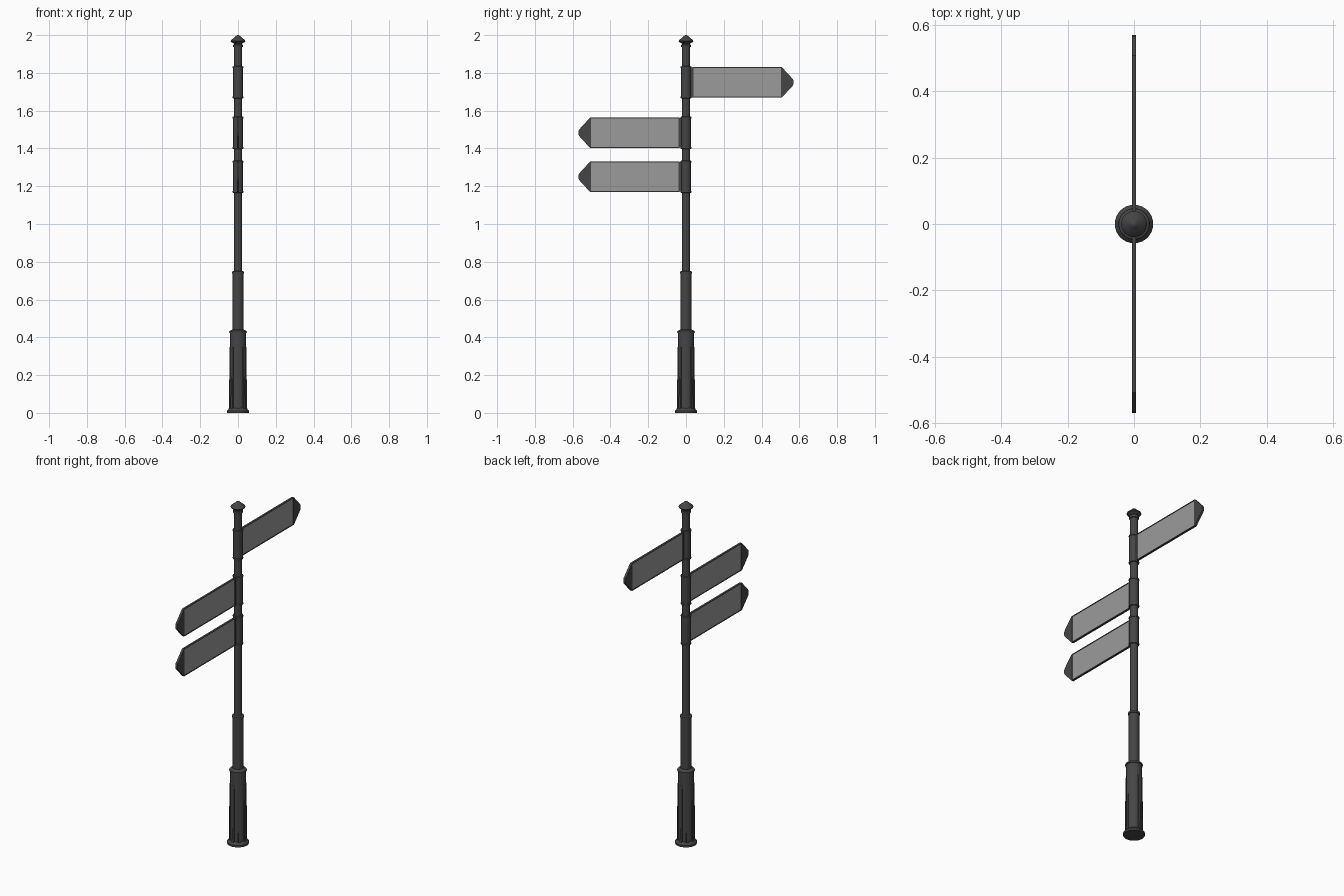
import bpy, bmesh, math
from mathutils import Matrix

if "Cube" in bpy.data.objects:
    bpy.data.objects.remove(bpy.data.objects["Cube"])


def material(name, v):
    m = bpy.data.materials.new(name)
    m.diffuse_color = (v, v, v * 1.01, 1)
    m.use_nodes = True
    m.node_tree.nodes["Principled BSDF"].inputs["Base Color"].default_value = m.diffuse_color
    return m


IRON = material("dark_iron", 0.06)
PANEL = material("grey_panel", 0.33)


def finish(name, bm, mats):
    bmesh.ops.recalc_face_normals(bm, faces=bm.faces)
    me = bpy.data.meshes.new(name)
    bm.to_mesh(me)
    bm.free()
    ob = bpy.data.objects.new(name, me)
    bpy.context.collection.objects.link(ob)
    for m in mats:
        me.materials.append(m)
    return ob


def lathe(name, profile, n=32):
    """Spin (radius, z) pairs around z; the ends are closed on the axis."""
    bm = bmesh.new()
    pts = [(0, profile[0][1])] + profile + [(0, profile[-1][1])]
    vs = [bm.verts.new((r, 0, z)) for r, z in pts]
    es = [bm.edges.new(p) for p in zip(vs, vs[1:])]
    bmesh.ops.spin(bm, geom=vs + es, cent=(0, 0, 0), axis=(0, 0, 1),
                   angle=math.tau, steps=n, use_merge=True)
    bmesh.ops.remove_doubles(bm, verts=bm.verts, dist=1e-5)
    ob = finish(name, bm, [IRON])
    bpy.ops.object.select_all(action='DESELECT')
    ob.select_set(True)
    bpy.context.view_layer.objects.active = ob
    bpy.ops.object.shade_smooth_by_angle(angle=math.radians(35))
    return ob


def ring(z, r, bulge, h=0.012):
    """Rounded bead profile centred at height z."""
    return [(r, z - h / 2), (r + bulge * .75, z - h * .4), (r + bulge, z),
            (r + bulge * .75, z + h * .4), (r, z + h / 2)]


# Stepped post: flange, pedestal, middle tube, upper tube
lathe("pedestal", [(0.058, 0), (0.058, 0.011), (0.053, 0.016), (0.049, 0.022), (0.043, 0.026)]
      + ring(0.428, 0.043, 0.004) + [(0.037, 0.437), (0.028, 0.442)])
lathe("middle_tube", [(0.028, 0.43)] + ring(0.743, 0.028, 0.005) + [(0.022, 0.752)])
lathe("upper_tube", [(0.0215, 0.74)] + ring(1.943, 0.0215, 0.006, 0.014) + [(0.0215, 1.96)])

# Pointed cap with a small rounded tip
lathe("cap", [(0.022, 1.955), (0.030, 1.960), (0.038, 1.965), (0.039, 1.969), (0.036, 1.974),
              (0.022, 1.985), (0.012, 1.994), (0.006, 1.999), (0.001, 2.0)])

# Tapered vertical ribs around the pedestal
bm = bmesh.new()
for i in range(8):
    res = bmesh.ops.create_cube(bm, size=1)["verts"]
    for v in res:
        top = v.co.z > 0
        outer = 0.0445 if top else 0.048
        v.co = (outer if v.co.x > 0 else 0.036,
                v.co.y * 0.014, 0.35 if top else 0.018)
    bmesh.ops.rotate(bm, verts=res, cent=(0, 0, 0),
                     matrix=Matrix.Rotation(i * math.tau / 8, 3, 'Z'))
finish("pedestal_ribs", bm, [IRON])


def extruded(bm, outline, t):
    """Plate from a (y, z) outline, thickness 2t along x."""
    a = [bm.verts.new((-t, y, z)) for y, z in outline]
    b = [bm.verts.new((t, y, z)) for y, z in outline]
    n = len(a)
    caps = [bm.faces.new(a), bm.faces.new(b)]
    for i in range(n):
        j = (i + 1) % n
        bm.faces.new((a[i], a[j], b[j], b[i]))
    return caps


def sign(label, zc, side):
    """Sleeve with end beads plus a framed arrow board pointing along y."""
    h = 0.08
    lathe(label + "_sleeve", [(0.021, zc - h - 0.006)] + ring(zc - h, 0.0255, 0.003, 0.01)
          + ring(zc + h, 0.0255, 0.003, 0.01) + [(0.021, zc + h + 0.006)])

    # Board with recessed lighter faces
    bm = bmesh.new()
    s = side
    caps = extruded(bm, [(s * 0.035, zc - h), (s * 0.508, zc - h),
                         (s * 0.508, zc + h), (s * 0.035, zc + h)], 0.0065)
    bmesh.ops.recalc_face_normals(bm, faces=bm.faces)
    bmesh.ops.inset_individual(bm, faces=caps, thickness=0.006)
    bmesh.ops.inset_individual(bm, faces=caps, thickness=0.0005, depth=-0.002)
    for f in caps:
        f.material_index = 1
    finish(label + "_board", bm, [IRON, PANEL])

    # Mounting strip and blunt arrow tip
    bm = bmesh.new()
    extruded(bm, [(s * 0.018, zc - h + .001), (s * 0.036, zc - h + .001),
                  (s * 0.036, zc + h - .001), (s * 0.018, zc + h - .001)], 0.0055)
    finish(label + "_bracket", bm, [IRON])
    bm = bmesh.new()
    extruded(bm, [(s * 0.508, zc - h), (s * 0.567, zc - 0.016), (s * 0.57, zc),
                  (s * 0.567, zc + 0.016), (s * 0.508, zc + h)], 0.0065)
    finish(label + "_tip", bm, [IRON])


for label, zc, side in (("top_sign", 1.75, 1), ("middle_sign", 1.483, -1), ("lower_sign", 1.25, -1)):
    sign(label, zc, side)
